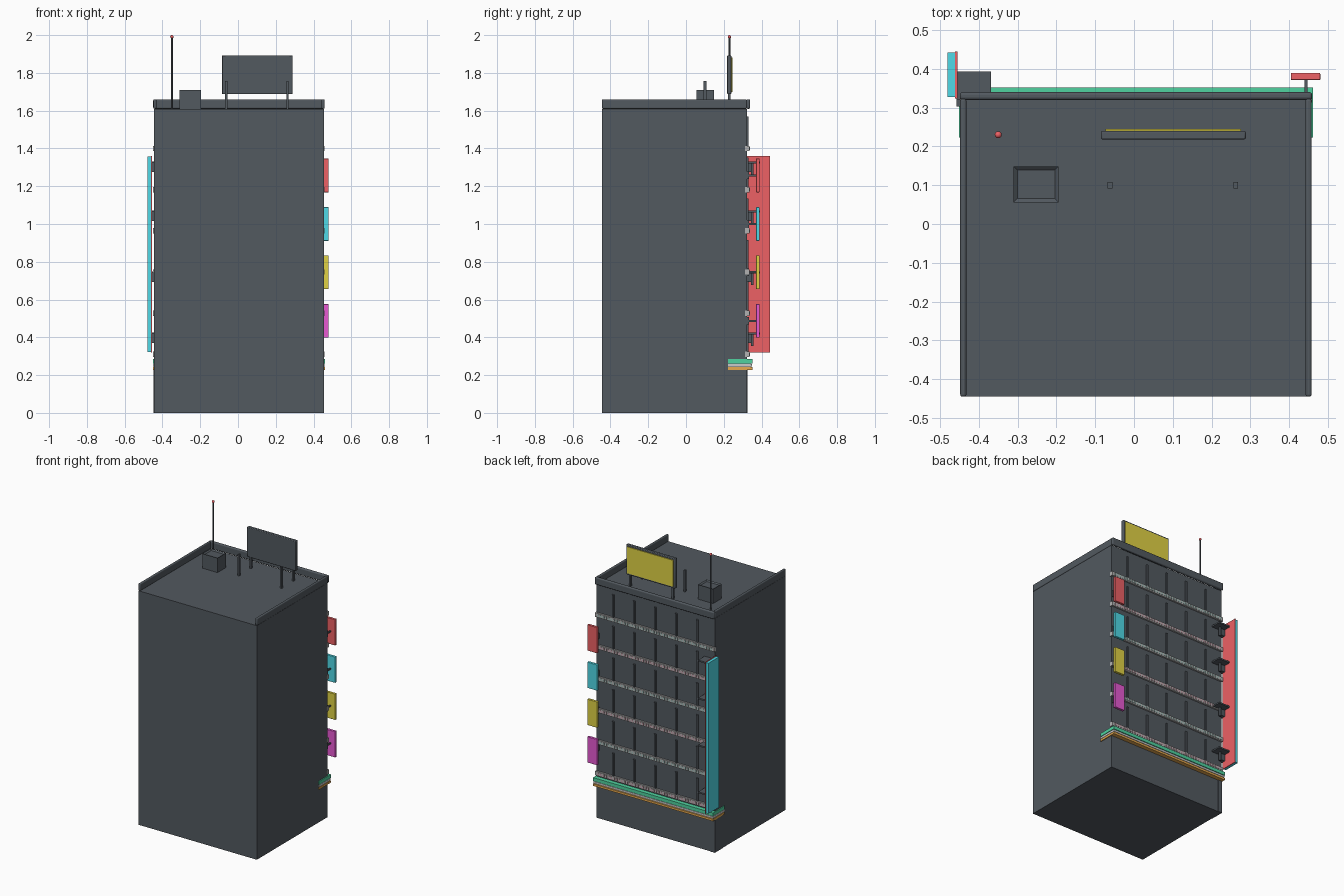
import bpy, bmesh, math

if "Cube" in bpy.data.objects:
    bpy.data.objects.remove(bpy.data.objects["Cube"])

mats = {}
COLORS = {
    "dark": (0.085, 0.1, 0.115, 1), "light": (0.45, 0.45, 0.45, 1),
    "red": (0.85, 0.12, 0.13, 1), "cyan": (0.08, 0.7, 0.8, 1),
    "yellow": (0.75, 0.65, 0.06, 1), "magenta": (0.8, 0.1, 0.65, 1),
    "green": (0.08, 0.65, 0.35, 1), "orange": (0.8, 0.4, 0.08, 1),
    "white": (0.8, 0.8, 0.8, 1), "mint": (0.35, 0.5, 0.48, 1),
    "pink": (0.55, 0.35, 0.4, 1),
}


def finish(ob, color, bevel=0, segments=2):
    if color not in mats:
        mats[color] = bpy.data.materials.new(color)
        mats[color].diffuse_color = COLORS[color]
    ob.data.materials.append(mats[color])
    if bevel:
        m = ob.modifiers.new("bevel", 'BEVEL')
        m.width, m.segments = bevel, segments
        bpy.context.view_layer.objects.active = ob
        ob.select_set(True)
        bpy.ops.object.shade_smooth_by_angle()
        ob.select_set(False)
    return ob


def boxes(name, extents, color="dark", bevel=0, segments=2):
    """One object from a list of (x0, x1, y0, y1, z0, z1) blocks."""
    bm = bmesh.new()
    for x0, x1, y0, y1, z0, z1 in extents:
        vs = bmesh.ops.create_cube(bm, size=1)["verts"]
        for v in vs:
            v.co = ((x0 + x1) / 2 + v.co.x * (x1 - x0),
                    (y0 + y1) / 2 + v.co.y * (y1 - y0),
                    (z0 + z1) / 2 + v.co.z * (z1 - z0))
    me = bpy.data.meshes.new(name)
    bm.to_mesh(me)
    bm.free()
    ob = bpy.data.objects.new(name, me)
    bpy.context.collection.objects.link(ob)
    return finish(ob, color, bevel, segments)


L, R, F, B, ROOF = -0.445, 0.455, -0.445, 0.323, 1.61

# Main block and roof parapet (open at the front)
boxes("tower_body", [(L, R, F, B, 0, ROOF)])
boxes("parapet_left", [(L - .003, L + .013, F, B, ROOF, 1.66)], bevel=.006, segments=3)
boxes("parapet_right", [(R - .013, R + .003, F, B, ROOF, 1.66)], bevel=.006, segments=3)
boxes("parapet_back", [(L - .004, R + .004, B - .003, .34, ROOF, 1.66)], bevel=.007, segments=3)

# Facade: six ledges with light strips, window fins above each one
fins = []
for i in range(6):
    z = 0.31 + 0.218 * i
    boxes(f"ledge_{i+1}", [(L - .004, R + .004, B - .01, .335, z - .014, z + .014)], "light")
    dashes = [(L + .012 + k * .02, L + .022 + k * .02, .334, .338, z - .008, z + .008)
              for k in range(44)]
    boxes(f"ledge_lights_{i+1}", dashes, "mint" if i % 2 else "pink")
    for k in range(-2, 3):
        x = 0.005 + 0.16 * k
        fins.append((x - .007, x + .007, B - .01, .332, z + .014, z + .17))
boxes("window_fins", fins)

# Striped canopy wrapping the corners, with a corner pier under it
for name, z0, z1, out, col in (("canopy_green", .262, .285, .006, "green"),
                               ("canopy_white", .246, .259, .004, "white"),
                               ("canopy_orange", .228, .242, .006, "orange")):
    boxes(name, [(L - out, R + out, .223, .346 + out, z0, z1)], col)
boxes("canopy_core", [(L - .002, R + .002, .227, .342, .232, .28)])
boxes("corner_pier", [(L - .003, L + .025, .235, B + .003, 0, .23)])

# Tall vertical sign: cyan box with red panel on its inner side
boxes("tall_sign_box", [(-.48, -.461, .327, .442, .322, 1.357)], "cyan")
boxes("tall_sign_panel", [(-.461, -.455, .323, .445, .32, 1.36)], "red")
plates = []
for z in (1.326, 1.066, .743, .42):
    plates += [(-.457, -.368, B - .003, .393, z - .005, z + .005),
               (-.417, -.405, .345, .357, z - .065, z),
               (-.457, -.43, B - .02, .345, z - .05, z)]
boxes("tall_sign_brackets", plates)

# Four small hanging signs on the right
for z, col in ((1.257, "red"), (1.0, "cyan"), (.745, "yellow"), (.487, "magenta")):
    boxes("small_sign_" + col, [(.404, .48, .371, .389, z - .089, z + .089)], col, .002)
    boxes("small_sign_stem_" + col, [(.439, .447, B - .005, .373, z - .005, z + .005),
                                     (.433, .453, B - .005, .333, z - .02, z + .02)])

# Rooftop billboard with legs and free posts
boxes("billboard_frame", [(-.085, .288, .218, .24, 1.687, 1.893)], bevel=.004)
boxes("billboard_panel", [(-.073, .276, .238, .245, 1.699, 1.881)], "yellow")
boxes("billboard_legs", [(x - .006, x + .006, .223, .235, ROOF, 1.69) for x in (-.062, .262)])
boxes("roof_posts", [(x - .006, x + .006, .092, .108, ROOF, 1.757) for x in (-.062, .262)])

# Air-conditioning unit with sunken top
unit = boxes("roof_unit", [(-.31, -.195, .056, .148, ROOF, 1.71)])
bm = bmesh.new()
bm.from_mesh(unit.data)
top = max(bm.faces, key=lambda f: f.calc_center_median().z)
bmesh.ops.inset_region(bm, faces=[top], thickness=.013)
bmesh.ops.translate(bm, verts=top.verts[:], vec=(0, 0, -.008))
bm.to_mesh(unit.data)
bm.free()

# Antenna mast and beacon
bpy.ops.mesh.primitive_cylinder_add(vertices=10, radius=.005, depth=.385,
                                    location=(-.35, .23, ROOF + .1925))
bpy.context.object.name = "antenna_mast"
finish(bpy.context.object, "dark")
bpy.ops.mesh.primitive_uv_sphere_add(segments=12, ring_count=8, radius=.009,
                                     location=(-.35, .23, 1.991))
bpy.context.object.name = "antenna_beacon"
finish(bpy.context.object, "red")
bpy.ops.object.shade_smooth()

for m in bpy.data.materials:
    if m.users and not m.is_grease_pencil:
        m.use_nodes = True
        m.node_tree.nodes["Principled BSDF"].inputs["Base Color"].default_value = m.diffuse_color
